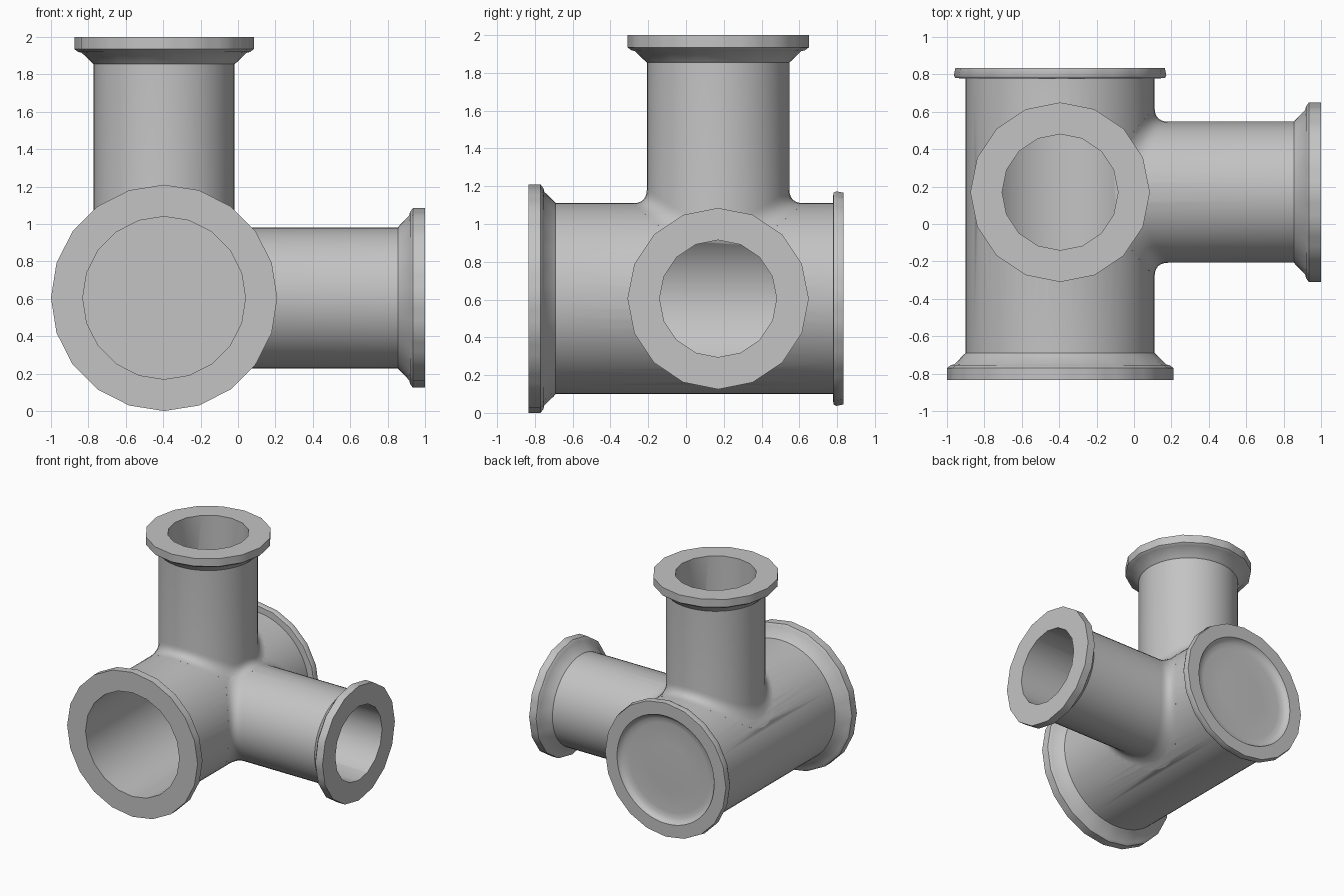
import bpy
import bmesh
from math import sin, cos, pi, sqrt, radians
from mathutils import Vector

if "Cube" in bpy.data.objects:
    bpy.data.objects.remove(bpy.data.objects["Cube"])

MAIN_R, BRANCH_R, FILLET = 0.505, 0.377, 0.075
MAIN_POS, BRANCH_POS = Vector((-0.395, 0, 0.605)), Vector((-0.395, 0.17, 0.605))
X, Y, Z = Vector((1, 0, 0)), Vector((0, 1, 0)), Vector((0, 0, 1))
LENGTH = 1.395

steel = bpy.data.materials.new("Brushed steel grey")
steel.use_nodes = True
GREY = (0.55, 0.55, 0.55, 1)
steel.diffuse_color = GREY
steel.node_tree.nodes["Principled BSDF"].inputs["Base Color"].default_value = GREY


def ring(r, h, sides=0):
    """Round ring, or one with the outline of a regular polygon."""
    def at(t):
        if not sides:
            return r, h
        step = 2 * pi / sides
        return r * cos(step / 2) / cos((t + 1e-6) % step - step / 2), h
    return at


def loft(name, rings, segments, origin, u, v, w):
    """Skin rings along axis w into a closed solid."""
    bm = bmesh.new()
    loops = []
    for at in rings:
        loop = []
        for i in range(segments):
            t = 2 * pi * i / segments
            r, h = at(t)
            loop.append(bm.verts.new(origin + u * (r * cos(t)) + v * (r * sin(t)) + w * h))
        loops.append(loop)
    for a, b in zip(loops, loops[1:]):
        for i in range(segments):
            j = (i + 1) % segments
            bm.faces.new((a[i], a[j], b[j], b[i]))
    bm.faces.new(loops[0])
    bm.faces.new(loops[-1])
    bmesh.ops.recalc_face_normals(bm, faces=bm.faces)
    mesh = bpy.data.meshes.new(name)
    bm.to_mesh(mesh)
    bm.free()
    obj = bpy.data.objects.new(name, mesh)
    mesh.materials.append(steel)
    bpy.context.collection.objects.link(obj)
    return obj


def combine(target, other, operation):
    mod = target.modifiers.new("combine", "BOOLEAN")
    mod.operation, mod.solver, mod.object = operation, "EXACT", other
    bpy.context.view_layer.objects.active = target
    bpy.ops.object.modifier_apply(modifier=mod.name)
    bpy.data.objects.remove(other)


def seat_height(r, t, meets_neighbour):
    """Height at which a branch of radius r lands on the main tube or its neighbour."""
    a, b = r * cos(t), r * sin(t)
    h = sqrt(max(MAIN_R ** 2 - a * a, 0))
    if meets_neighbour and a > 0 and abs(b) < BRANCH_R:
        h = max(h, sqrt(BRANCH_R ** 2 - b * b))
    return h


def fillet_ring(s, meets_neighbour):
    """Ring at fraction s of the curve from the branch wall out to the main tube."""
    def at(t):
        low = seat_height(BRANCH_R, t, meets_neighbour)
        end = seat_height(BRANCH_R + FILLET, t, meets_neighbour)
        r = BRANCH_R + FILLET * s * s
        return r, (1 - s) ** 2 * (low + FILLET) + 2 * s * (1 - s) * low + s * s * end
    return at


def skirt(meets_neighbour):
    def at(t):
        r = BRANCH_R + FILLET
        return r - 0.01, seat_height(r, t, meets_neighbour) - 0.04
    return at


def ferrule(r, tube_r, end, sides):
    """Clamp flange with a conical back, from the tube to the open end."""
    return [ring(tube_r, end - 0.145), ring(tube_r + 0.012, end - 0.135),
            ring(r - 0.04, end - 0.085, sides), ring(r - 0.02, end - 0.08, sides),
            ring(r, end - 0.065, sides), ring(r, end, sides)]


def branch(name, u, w, meets_neighbour):
    rings = [ring(0.2, 0.1), skirt(meets_neighbour)]
    rings += [fillet_ring(1 - k / 6, meets_neighbour) for k in range(7)]
    rings += ferrule(0.48, BRANCH_R, LENGTH, 16)
    return loft(name, rings, 48, BRANCH_POS, u, Y, w)


# Main tube: open flange at the front, dished blind cap at the back
back = [ring(MAIN_R, 0.778), ring(0.56, 0.78, 20), ring(0.568, 0.795, 20),
        ring(0.56, 0.835, 20), ring(0.45, 0.835), ring(0.44, 0.812),
        ring(0.41, 0.796), ring(0.37, 0.79), ring(0.2, 0.795)]
front = [(lambda t, at=at: (at(t)[0], -at(t)[1]))
         for at in reversed(ferrule(0.605, MAIN_R, 0.835, 20))]
body = loft("pipe_manifold", front + back, 60, MAIN_POS, X, Z, Y)

# Two branch tubes with blended roots
combine(body, branch("top_branch", X, Z, True), "UNION")
combine(body, branch("side_branch", Z, X, False), "UNION")

# Bores
main_bore = loft("main_bore", [ring(0.435, -1, 20), ring(0.435, 0.74, 20)],
                 20, MAIN_POS, X, Z, Y)
combine(body, main_bore, "DIFFERENCE")
for name, u, w in (("top_bore", X, Z), ("side_bore", Z, X)):
    bore = loft(name, [ring(0.31, 0.02, 16), ring(0.31, LENGTH + 0.1, 16)],
                16, BRANCH_POS, u, Y, w)
    combine(body, bore, "DIFFERENCE")

# Smooth walls with crisp rims
bpy.ops.object.select_all(action="DESELECT")
body.select_set(True)
bpy.context.view_layer.objects.active = body
bpy.ops.object.shade_smooth_by_angle(angle=radians(48))
